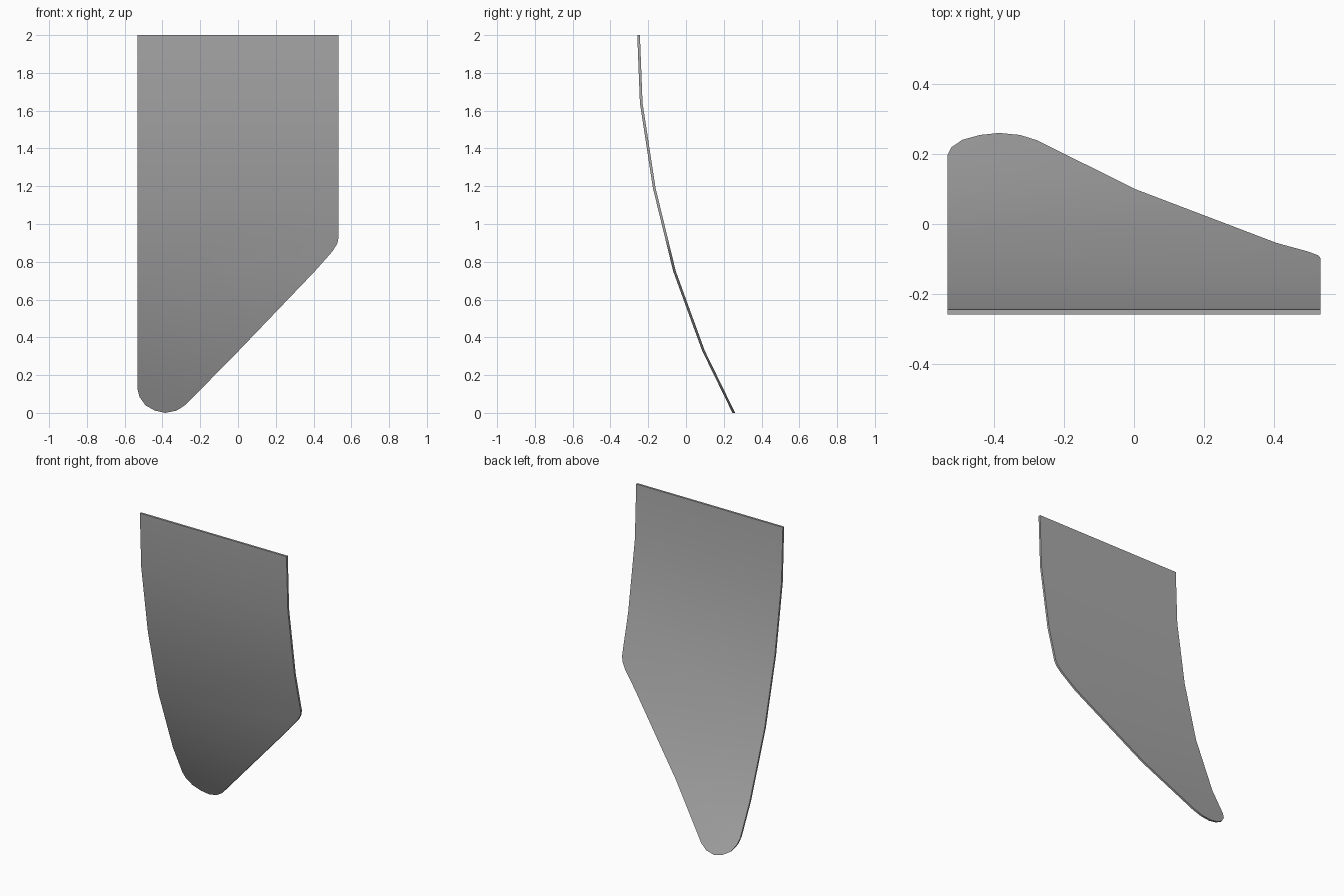
import bpy
import bmesh

cube = bpy.data.objects.get("Cube")
if cube:
    bpy.data.objects.remove(cube, do_unlink=True)

THICKNESS = 0.014

# Plate outline seen from the front (x, z)
OUTLINE = [(-0.533, 2), (-0.533, 0.13), (-0.522, 0.085), (-0.49, 0.04),
           (-0.44, 0.012), (-0.385, 0), (-0.325, 0.012), (-0.277, 0.043),
           (0.005, 0.33), (0.407, 0.75), (0.5, 0.855), (0.525, 0.895),
           (0.533, 0.93), (0.533, 2)]

# Bend of the front surface (z, y)
BEND = [(0, 0.246), (0.33, 0.085), (0.75, -0.068), (1.19, -0.175),
        (1.64, -0.244), (2, -0.258)]


def bend_at(z):
    for (z0, y0), (z1, y1) in zip(BEND, BEND[1:]):
        if z <= z1 + 1e-5:
            return y0 + (y1 - y0) * (z - z0) / (z1 - z0)
    return BEND[-1][1]


# Flat outline, cut into bands at each bend line
bm = bmesh.new()
bm.faces.new([bm.verts.new((x, 0, z)) for x, z in OUTLINE])
for z, _ in BEND[1:-1]:
    bmesh.ops.bisect_plane(bm, geom=bm.verts[:] + bm.edges[:] + bm.faces[:],
                           plane_co=(0, 0, z), plane_no=(0, 0, 1), dist=0.002)

# Bend the sheet, then give it thickness towards the back
for v in bm.verts:
    v.co.y = bend_at(v.co.z)
extruded = bmesh.ops.extrude_face_region(bm, geom=bm.faces[:], use_keep_orig=True)
for item in extruded["geom"]:
    if isinstance(item, bmesh.types.BMVert):
        item.co.y += THICKNESS
bmesh.ops.recalc_face_normals(bm, faces=bm.faces[:])

mesh = bpy.data.meshes.new("curved_plate")
bm.to_mesh(mesh)
bm.free()
plate = bpy.data.objects.new("curved_plate", mesh)
bpy.context.collection.objects.link(plate)

# Plain grey material
grey = bpy.data.materials.new("plain_grey")
grey.use_nodes = True
colour = (0.4, 0.4, 0.4, 1)
grey.diffuse_color = colour
grey.node_tree.nodes["Principled BSDF"].inputs["Base Color"].default_value = colour
mesh.materials.append(grey)

# Smooth across the bends, sharp at the rim
bpy.ops.object.select_all(action="DESELECT")
plate.select_set(True)
bpy.context.view_layer.objects.active = plate
bpy.ops.object.shade_smooth_by_angle(angle=0.6)
